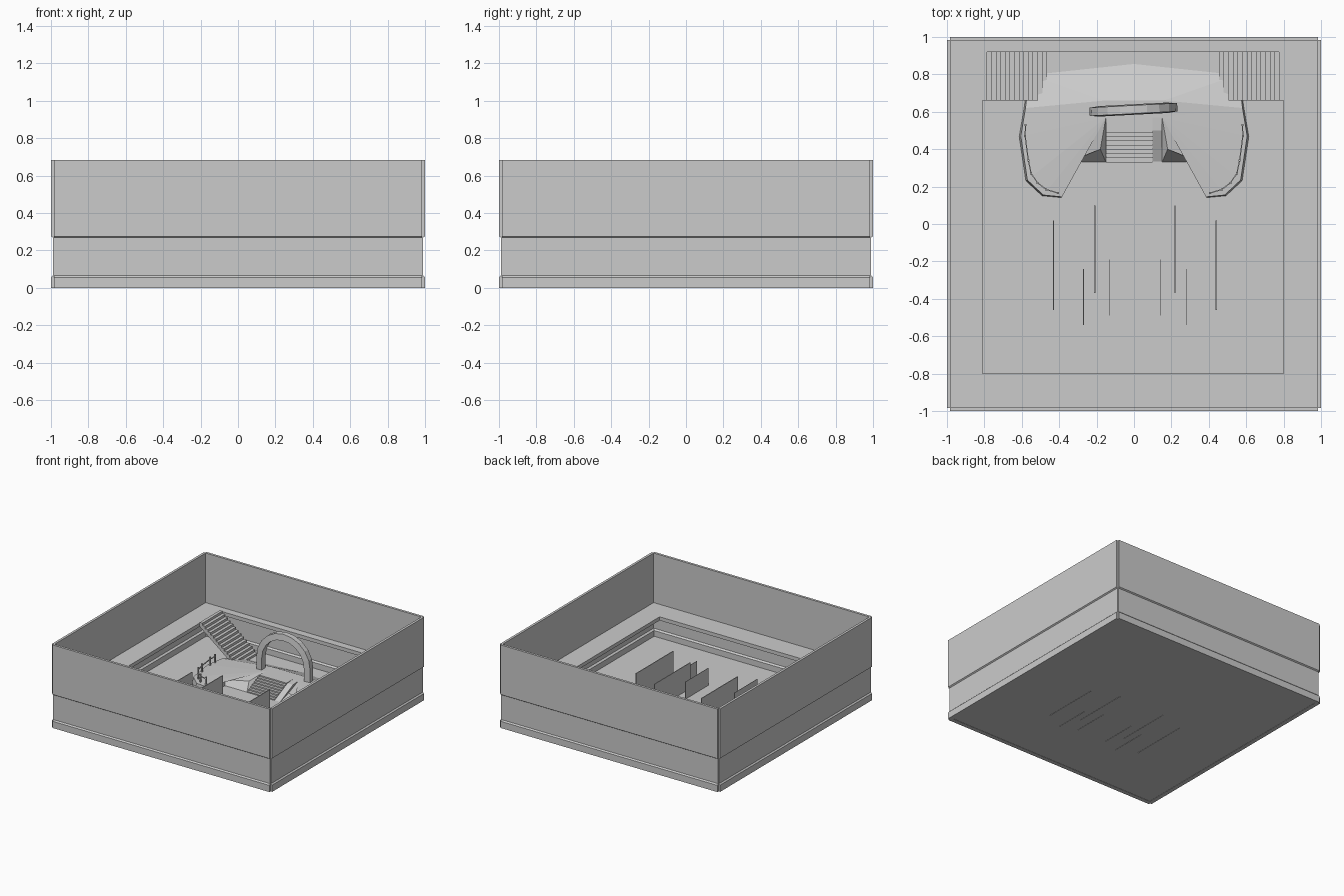
import bpy, math
from mathutils import Vector, Matrix

if "Cube" in bpy.data.objects:
    bpy.data.objects.remove(bpy.data.objects["Cube"])


def mesh(name, verts, faces):
    me = bpy.data.meshes.new(name)
    me.from_pydata([tuple(v) for v in verts], [], faces)
    me.update()
    ob = bpy.data.objects.new(name, me)
    bpy.context.collection.objects.link(ob)
    return ob


def extrude(name, profile, place, a, b):
    """Extrude a 2D profile between a and b; place(u, v, w) maps to xyz."""
    n = len(profile)
    vs = [place(u, v, w) for w in (a, b) for u, v in profile]
    fs = [tuple(range(n))[::-1], tuple(range(n, 2 * n))]
    fs += [(i, (i + 1) % n, n + (i + 1) % n, n + i) for i in range(n)]
    return mesh(name, vs, fs)


def box(name, x0, x1, y0, y1, z0, z1):
    pts = [(x0, y0), (x1, y0), (x1, y1), (x0, y1)]
    return extrude(name, pts, lambda u, v, w: (u, v, w), z0, z1)


def bar(name, p, q, r):
    """Square bar from p to q."""
    p, q = Vector(p), Vector(q)
    rot = (q - p).to_track_quat('Z', 'Y')
    c = [rot @ Vector((x * r, y * r, 0)) for x, y in ((-1, -1), (1, -1), (1, 1), (-1, 1))]
    return mesh(name, [p + k for k in c] + [q + k for k in c],
                [(3, 2, 1, 0), (4, 5, 6, 7), (0, 1, 5, 4), (1, 2, 6, 5), (2, 3, 7, 6), (3, 0, 4, 7)])


# floor
box("floor", -.985, .985, -.985, .985, .002, .008)

# four walls with skirting and a line at gallery height
wall = [(.98, 0), (1, 0), (1, .055), (.99, .065), (.99, .268), (1, .275), (1, .682),
        (.98, .682), (.98, .065), (.965, .055), (.965, 0)]
for i, side in enumerate(("front", "right", "back", "left")):
    ob = extrude(side + "_wall", wall, lambda u, v, w: (w, -u, v), -.985, .985)
    ob.rotation_euler.z = i * math.pi / 2

# gallery running round the room
gz = (.245, .275)
box("gallery_left", -.98, -.81, -.98, .98, *gz)
box("gallery_right", .80, .98, -.98, .98, *gz)
box("gallery_front", -.81, .80, -.98, -.80, *gz)
box("gallery_back", -.81, .80, .92, .98, *gz)

# side stairs: stepped slab with sloping underside
n = 14
for name, s, x_top in (("left_stairs", 1, -.81), ("right_stairs", -1, .80)):
    run, rise = .345 / n, .275 / n
    prof = []
    for i in range(n):
        prof += [(x_top + s * i * run, .28 - i * rise), (x_top + s * (i + 1) * run, .28 - i * rise)]
    prof += [(x_top + s * .345, .005), (x_top + s * .31, .005), (x_top, .245)]
    extrude(name, prof, lambda u, v, w: (u, w, v), .66, .92)

# raised mound, built as one half and mirrored
rim = [(-.58, .62, .06), (-.605, .47, .06), (-.57, .235, .06), (-.485, .155, .06),
       (-.385, .145, .06), (-.35, .33, .06)]
extra = [(-.15, .33, .006), (-.18, .40, .065), (-.15, .57, .09), (-.16, .66, .09),
         (0, .66, .09), (-.56, .80, .006), (0, .86, .006), (0, .57, .09), (-.35, .33, .006)]
foot = [(x * 1.015, y - .004, .006) for x, y, z in rim[:5]]
G, M, H, I, J, K, L, N, F0 = range(6, 15)
faces = [(i, i + 1, H) for i in range(5)]
faces += [(15 + i, 15 + i + 1, i + 1, i) for i in range(4)]
faces += [(19, F0, 5, 4), (F0, G, M, 5), (5, M, H), (M, G, H), (0, H, I), (0, I, K),
          (15, 0, K), (I, J, L, K), (H, N, J, I)]
mound = mesh("mound", rim + extra + foot, faces)
mod = mound.modifiers.new("mirror", 'MIRROR')
mod.use_clip = True

# central steps and the plain ramp beside them
prof, n = [(.33, .006)], 8
for i in range(n):
    y, z = .33 + i * .0225, .006 + (i + 1) * .0105
    prof += [(y, z), (y + .0225, z)]
prof += [(.58, .09), (.58, .006)]
extrude("central_steps", prof, lambda u, v, w: (w, u, v), -.15, .10)
extrude("step_ramp", [(.33, .006), (.50, .085), (.58, .09), (.58, .006)],
        lambda u, v, w: (w, u, v), .10, .15)

# arch at the top of the steps: rectangular section swept over two legs and a half ring
path = [(-1, .08)] + [(-math.cos(math.pi * i / 10), None) for i in range(11)] + [(1, .08)]
vs = []
for k, (c, z) in enumerate(path):
    a = math.pi * (k - 1) / 10
    for r, y in ((.185, -.028), (.235, -.022), (.235, .022), (.185, .028)):
        vs.append((c * r, y, z if z is not None else .19 + math.sin(a) * r))
fs = [(3, 2, 1, 0), tuple(range(len(vs) - 4, len(vs)))]
for k in range(len(path) - 1):
    fs += [(4 * k + j, 4 * k + (j + 1) % 4, 4 * k + 4 + (j + 1) % 4, 4 * k + 4 + j) for j in range(4)]
arch = mesh("arch", vs, fs)
arch.location = (-.003, .612, 0)
arch.rotation_euler.z = math.radians(3)

# curved railings on both flanks of the mound
rail = [(.58, .53), (.582, .47), (.565, .34), (.55, .27), (.515, .22), (.47, .185), (.405, .165)]
for side, s in (("left", -1), ("right", 1)):
    for i, (x, y) in enumerate(rail):
        bar(f"{side}_rail_post_{i}", (s * x, y, .05), (s * x, y, .13), .005)
        if i:
            px, py = rail[i - 1]
            bar(f"{side}_rail_{i}", (s * px, py, .112), (s * x, y, .112), .003)

# upright partition panels: x, y start, y end, height, half thickness
panels = [(.435, -.46, .02, .22, .003), (.215, -.37, .10, .22, .003),
          (.275, -.54, -.24, .15, .0015), (.135, -.49, -.19, .15, .0015)]
for i, (x, y0, y1, h, t) in enumerate(panels):
    for side, s in (("left", -1), ("right", 1)):
        cx = s * x + .005
        box(f"{side}_panel_{i}", cx - t, cx + t, y0, y1, 0, h)

# make all normals consistent
import bmesh
for ob in bpy.data.objects:
    bm = bmesh.new()
    bm.from_mesh(ob.data)
    bmesh.ops.recalc_face_normals(bm, faces=bm.faces)
    bm.to_mesh(ob.data)
    bm.free()
